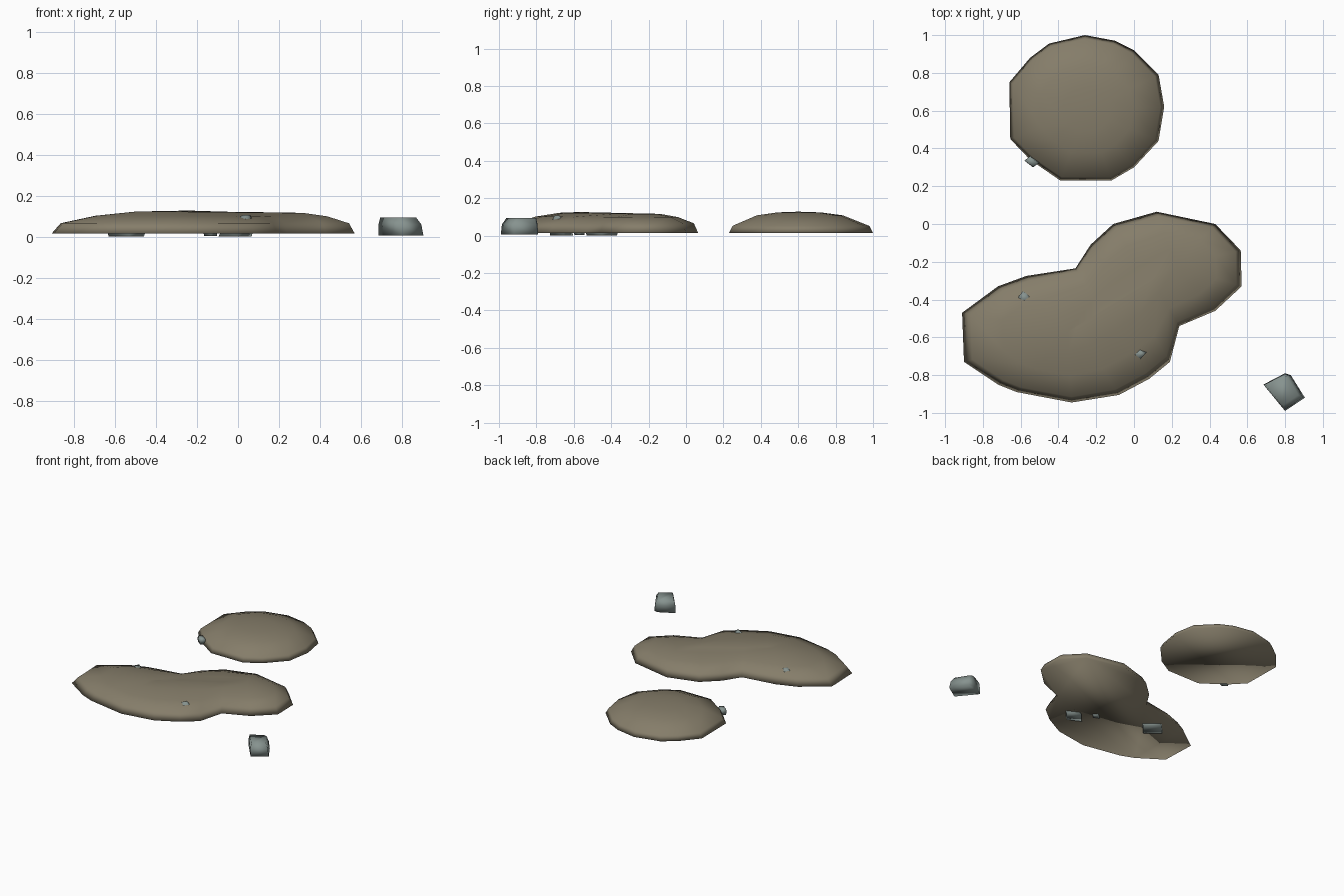
import bpy, bmesh
from mathutils import Vector

cube = bpy.data.objects.get("Cube")
if cube:
    bpy.data.objects.remove(cube)


def material(name, rgb):
    m = bpy.data.materials.new(name)
    m.use_nodes = True
    m.diffuse_color = (*rgb, 1)
    bsdf = m.node_tree.nodes["Principled BSDF"]
    bsdf.inputs["Base Color"].default_value = (*rgb, 1)
    bsdf.inputs["Roughness"].default_value = 0.9
    return m


EARTH = material("brown earth", (0.235, 0.205, 0.143))
STONE = material("grey stone", (0.24, 0.29, 0.275))


def loft(name, rings, mat):
    """Bridge stacked rings of points, close both ends and smooth the result."""
    bm = bmesh.new()
    loops = [[bm.verts.new(p) for p in ring] for ring in rings]
    n = len(loops[0])
    for low, high in zip(loops, loops[1:]):
        for i in range(n):
            j = (i + 1) % n
            bm.faces.new((low[i], low[j], high[j], high[i]))
    bm.faces.new(loops[0][::-1])
    bm.faces.new(loops[-1])
    bmesh.ops.remove_doubles(bm, verts=bm.verts, dist=0.0005)
    bmesh.ops.recalc_face_normals(bm, faces=bm.faces)
    for f in bm.faces:
        f.smooth = True
    mesh = bpy.data.meshes.new(name)
    bm.to_mesh(mesh)
    bm.free()
    mesh.materials.append(mat)
    obj = bpy.data.objects.new(name, mesh)
    bpy.context.collection.objects.link(obj)
    return obj


def mound(name, outline, start, end, profile):
    """Shrink the outline towards a spine while climbing the profile."""
    start, axis = Vector(start), Vector(end) - Vector(start)
    rings = []
    for t, z in profile:
        ring = []
        for p in map(Vector, outline):
            s = (p - start).dot(axis) / axis.length_squared if axis.length else 0
            s = min(1, max(0, s))
            q = (start + axis * s).lerp(p, t)
            ring.append((q.x, q.y, z - 0.008 * s * (1 - t)))
        rings.append(ring)
    loft(name, rings, EARTH)


def stone(name, outline, layers):
    """Each layer is height, scale and sideways shift of the outline."""
    pts = [Vector(p) for p in outline]
    mid = sum(pts, Vector((0, 0))) / len(pts)
    loft(name, [[(*(mid + (p - mid) * k + Vector(shift)), z) for p in pts]
                for z, k, shift in layers], STONE)


# Round mound at the back
mound("round_mound",
      [(-.66, .75), (-.55, .88), (-.45, .955), (-.26, 1), (-.1, .97), (0, .92), (.13, .79),
       (.16, .62), (.13, .44), (0, .3), (-.12, .23), (-.39, .23), (-.55, .34), (-.655, .45)][::-1],
      (-.25, .6), (-.25, .6),
      [(1, .015), (.95, .052), (.6, .108), (.3, .124), (0, .128)])

# Long mound with two lobes
mound("twin_mound",
      [(-.91, -.47), (-.72, -.33), (-.57, -.275), (-.31, -.235), (-.23, -.11), (-.11, 0),
       (.12, .065), (.43, 0), (.565, -.14), (.57, -.33), (.43, -.46), (.24, -.54), (.19, -.73),
       (.08, -.82), (-.08, -.905), (-.33, -.945), (-.62, -.89), (-.72, -.85), (-.9, -.73)][::-1],
      (-.35, -.57), (.22, -.22),
      [(1, .015), (.92, .066), (.62, .102), (.28, .122), (0, .126)])

# Loose stone beside the mounds
stone("loose_stone",
      [(.685, -.85), (.8, -.79), (.83, -.8), (.905, -.92), (.8, -.99)],
      [(.006, 1, (0, 0)), (.06, .95, (-.005, 0)), (.093, .8, (-.015, .005))])

# Stones buried in the twin mound, with tips showing
stone("buried_stone_left",
      [(-.64, -.45), (-.56, -.36), (-.45, -.45), (-.53, -.54)],
      [(0, .9, (0, 0)), (.03, 1, (0, 0)), (.098, .25, (-.04, .07))])
stone("buried_stone_right",
      [(-.1, -.68), (-.03, -.6), (.07, -.65), (0, -.73)],
      [(0, .95, (0, 0)), (.05, .9, (.02, -.01)), (.107, .2, (.057, -.025))])
stone("buried_pebble",
      [(-.17, -.57), (-.13, -.54), (-.1, -.57), (-.13, -.6)],
      [(.004, .9, (0, 0)), (.04, 1, (0, 0))])

# Pebble on the edge of the round mound
stone("edge_pebble",
      [(-.58, .335), (-.55, .36), (-.5, .325), (-.535, .3)],
      [(.014, .8, (0, 0)), (.04, 1, (0, 0)), (.06, .8, (0, 0))])
